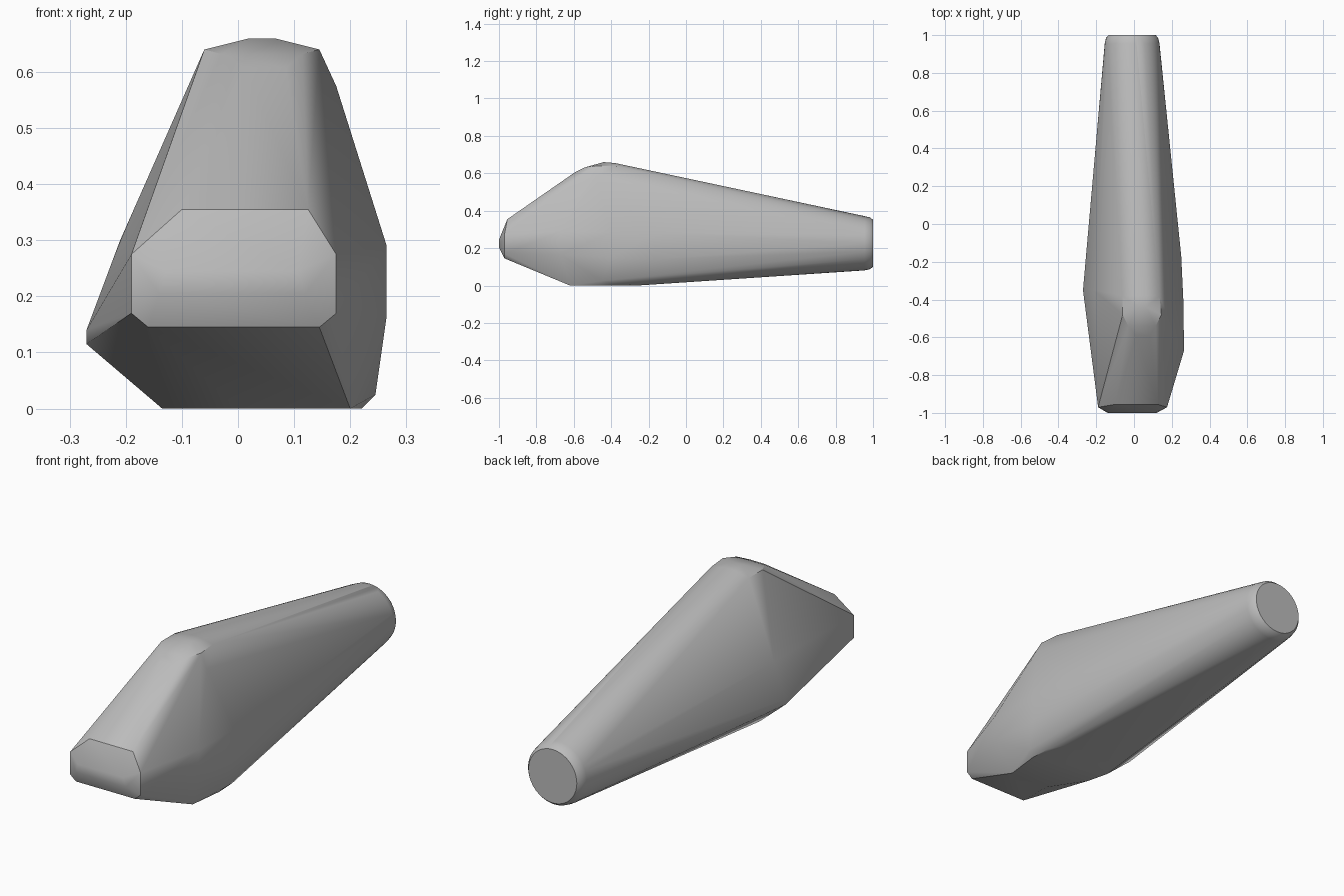
import bpy
import bmesh
from math import cos, sin, tau, radians

cube = bpy.data.objects.get("Cube")
if cube:
    bpy.data.objects.remove(cube, do_unlink=True)

grey = bpy.data.materials.new("plain grey")
grey.use_nodes = True
colour = (0.5, 0.5, 0.5, 1)
grey.diffuse_color = colour
grey.node_tree.nodes["Principled BSDF"].inputs["Base Color"].default_value = colour


def ring(y, radius, x=-0.01, z=0.226, sides=40):
    """Circle of points facing along y."""
    return [(x + radius * cos(tau * i / sides), y, z + radius * sin(tau * i / sides))
            for i in range(sides)]


def section(y, outline):
    """Outline of (x, z) pairs placed at one depth."""
    return [(x, y, z) for x, z in outline]


# Round tail with a softened rim
points = ring(1, 0.125) + ring(0.985, 0.138) + ring(0.955, 0.145)

# Chamfered blunt nose
points += section(-1, [(-0.13, 0.245), (0.105, 0.245), (0.12, 0.205), (-0.14, 0.205)])
points += section(-0.97, [(-0.19, 0.17), (-0.19, 0.275), (-0.16, 0.145),
                          (0.145, 0.145), (0.175, 0.17), (0.175, 0.275)])
points += section(-0.955, [(-0.1, 0.355), (0.125, 0.355), (0.15, 0.305)])

# Rounded crown
points += section(-0.44, [(0.02, 0.66), (0.065, 0.66)])
points += section(-0.38, [(-0.06, 0.64), (0.135, 0.64), (0.02, 0.655), (0.065, 0.655)])
points += section(-0.48, [(-0.06, 0.64), (0.145, 0.64), (0.175, 0.575)])
points += section(-0.54, [(-0.03, 0.632), (0.115, 0.632)])
points += section(-0.59, [(0.01, 0.608), (0.085, 0.608)])

# Flat left flank with its lower corner
points += section(-0.67, [(0.265, 0.165), (0.265, 0.29)])
points += section(-0.4, [(0.261, 0.15), (0.261, 0.285)])
points += section(-0.17, [(0.25, 0.14), (0.25, 0.28)])
points += section(-0.45, [(0.245, 0.025)])

# Right flank point
points += section(-0.35, [(-0.27, 0.115), (-0.27, 0.14), (-0.21, 0.3)])

# Flat underside
points += section(-0.62, [(0, 0), (0.2, 0)])
points += section(-0.45, [(-0.11, 0), (0.22, 0)])
points += section(-0.35, [(-0.135, 0), (0.215, 0)])
points += section(-0.26, [(-0.1, 0), (0.17, 0)])

# Skin the sections with one convex shell
bm = bmesh.new()
for p in points:
    bm.verts.new(p)
hull = bmesh.ops.convex_hull(bm, input=bm.verts[:])
spare = {g for g in hull["geom_interior"] + hull["geom_unused"]
         if isinstance(g, bmesh.types.BMVert)}
bmesh.ops.delete(bm, geom=list(spare), context='VERTS')
bmesh.ops.dissolve_limit(bm, angle_limit=radians(1), verts=bm.verts[:], edges=bm.edges[:])
bmesh.ops.recalc_face_normals(bm, faces=bm.faces[:])
mesh = bpy.data.meshes.new("tapered_body")
bm.to_mesh(mesh)
bm.free()
mesh.materials.append(grey)
body = bpy.data.objects.new("tapered_body", mesh)
bpy.context.collection.objects.link(body)

# Smooth gentle bends, keep sharp edges
bpy.ops.object.select_all(action='DESELECT')
body.select_set(True)
bpy.context.view_layer.objects.active = body
bpy.ops.object.shade_smooth_by_angle(angle=radians(30))
